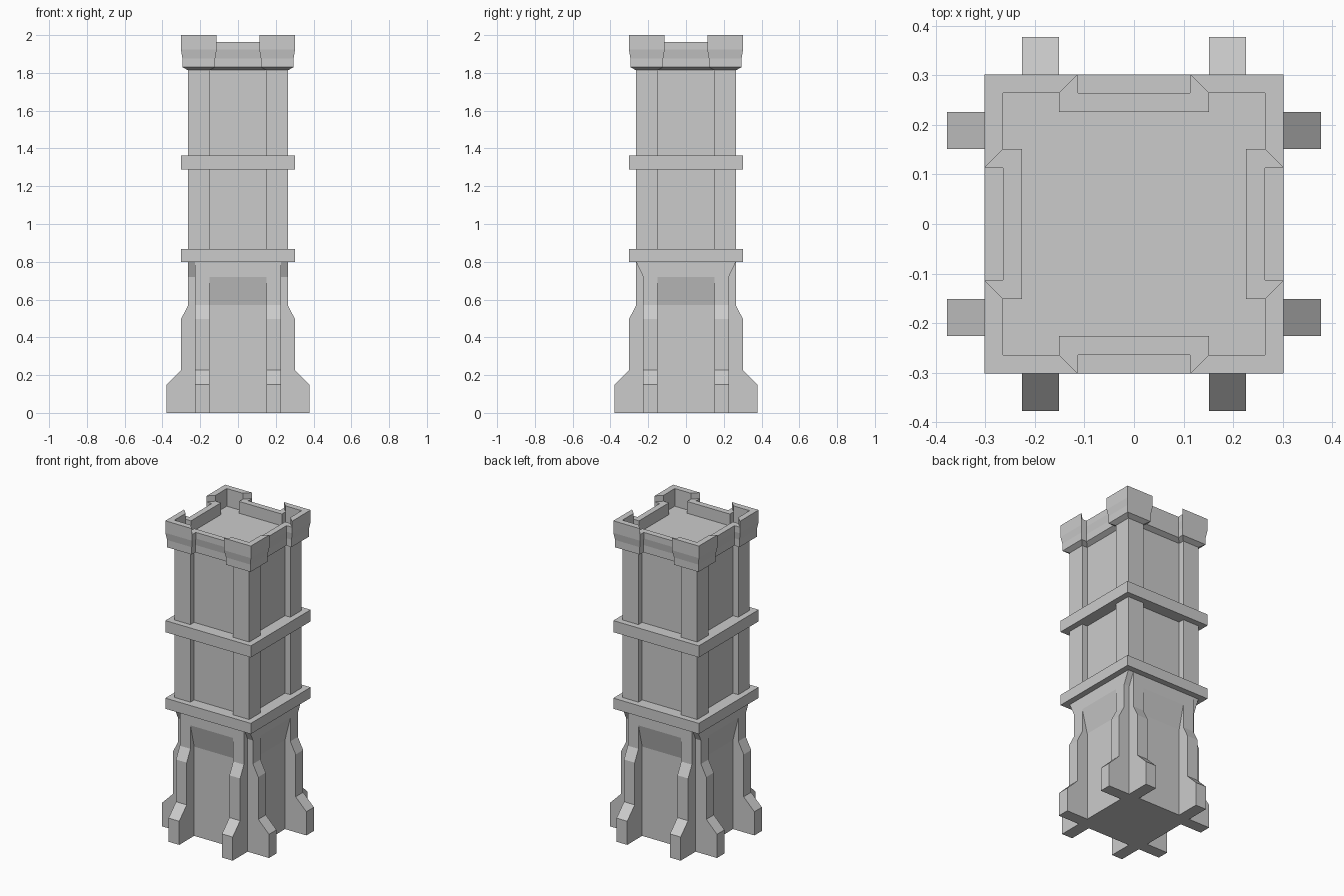
import bpy
import bmesh
from math import pi
from mathutils import Matrix, Vector

if "Cube" in bpy.data.objects:
    bpy.data.objects.remove(bpy.data.objects["Cube"])

stone = bpy.data.materials.new("light_grey_stone")
stone.use_nodes = True
grey = (0.6, 0.6, 0.6, 1)
stone.diffuse_color = grey
stone.node_tree.nodes["Principled BSDF"].inputs["Base Color"].default_value = grey

U = 2 / 53                       # building module
CORE, FACE, LEDGE, FOOT = 6 * U, 7 * U, 8 * U, 10 * U
INNER = 4 * U                    # half width of the recessed panels
FLOOR, PARAPET = 1.887, 2 - U


def finish(name, bm):
    bmesh.ops.recalc_face_normals(bm, faces=bm.faces)
    mesh = bpy.data.meshes.new(name)
    bm.to_mesh(mesh)
    bm.free()
    mesh.materials.append(stone)
    obj = bpy.data.objects.new(name, mesh)
    bpy.context.collection.objects.link(obj)
    return obj


def block(name, half, low, high):
    bm = bmesh.new()
    bmesh.ops.create_cube(bm, size=1)
    bmesh.ops.scale(bm, vec=(2 * half, 2 * half, high - low), verts=bm.verts)
    bmesh.ops.translate(bm, vec=(0, 0, (low + high) / 2), verts=bm.verts)
    return finish(name, bm)


def prism(name, start, end, turn=0):
    """Join two matching outlines, then turn the result in quarter turns."""
    bm = bmesh.new()
    a = [bm.verts.new(p) for p in start]
    b = [bm.verts.new(p) for p in end]
    bm.faces.new(a)
    bm.faces.new(b)
    for i in range(len(a)):
        j = (i + 1) % len(a)
        bm.faces.new((a[i], a[j], b[j], b[i]))
    bm.transform(Matrix.Rotation(turn * pi / 2, 4, "Z"))
    return finish(name, bm)


def extruded(name, profile, y0, y1, turn):
    return prism(name, [(x, y0, z) for x, z in profile],
                 [(x, y1, z) for x, z in profile], turn)


def tower_plan(offset, z):
    """Square with a recessed panel on every side, grown by an offset."""
    o, s, p = FACE + offset, INNER - offset, CORE + offset
    side = [(o, -o), (o, -s), (p, -s), (p, s), (o, s)]
    return [Matrix.Rotation(k * pi / 2, 3, "Z") @ Vector((x, y, z))
            for k in range(4) for x, y in side]


# Core and string courses
block("lower_core", CORE, 0, 0.82)
block("lower_ledge", LEDGE, 0.8, 0.868)
block("upper_ledge", LEDGE, 1.289, 1.363)

# Buttresses and the overhanging lintels between them
buttress = [(CORE, 0), (FOOT, 0), (FOOT, 4 * U), (LEDGE, 6 * U), (LEDGE, 0.496),
            (FACE, 0.57), (FACE, 0.8), (CORE, 0.8)]
lintel = [(CORE, 0.57), (FACE, 0.72), (FACE, 0.8), (CORE, 0.8)]
for turn, side in enumerate(("left", "back", "right", "front")):
    extruded(side + "_buttress_a", buttress, -CORE, -INNER, turn)
    extruded(side + "_buttress_b", buttress, INNER, CORE, turn)
    extruded(side + "_lintel", lintel, -INNER, INNER, turn)

# Corner brackets flaring out from the side buttresses
for sx, xname in ((1, "left"), (-1, "right")):
    for sy, yname in ((1, "back"), (-1, "front")):
        outline = [(sy * CORE, 0.72), (sy * FACE, 0.8), (sy * CORE, 0.8)]
        prism(f"{yname}_{xname}_bracket",
              [(sx * CORE, y, z) for y, z in outline],
              [(sx * FACE, y, z) for y, z in outline])

# Shaft flaring into the parapet, with the walkway floor inside
levels = [(0, 0.85), (0, 1.814), (0.8 * U, 1.83), (0.8 * U, 1.877), (U, 1.923),
          (U, PARAPET), (0, PARAPET), (0, FLOOR)]
bm = bmesh.new()
rings = [[bm.verts.new(p) for p in tower_plan(*level)] for level in levels]
merlon_tops = []
for r, (low, high) in enumerate(zip(rings, rings[1:])):
    for i in range(len(low)):
        j = (i + 1) % len(low)
        face = bm.faces.new((low[i], low[j], high[j], high[i]))
        if r == len(levels) - 3 and i % 5 in (0, 4):
            merlon_tops.append(face)
bm.faces.new(rings[0])
bm.faces.new(rings[-1])

# Raise the four corner merlons
raised = bmesh.ops.extrude_face_region(bm, geom=merlon_tops)["geom"]
bmesh.ops.translate(bm, vec=(0, 0, U),
                    verts=[g for g in raised if isinstance(g, bmesh.types.BMVert)])
leftover = [f for f in merlon_tops if f.is_valid]
if leftover:
    bmesh.ops.delete(bm, geom=leftover, context="FACES_ONLY")
finish("shaft_and_battlements", bm)
